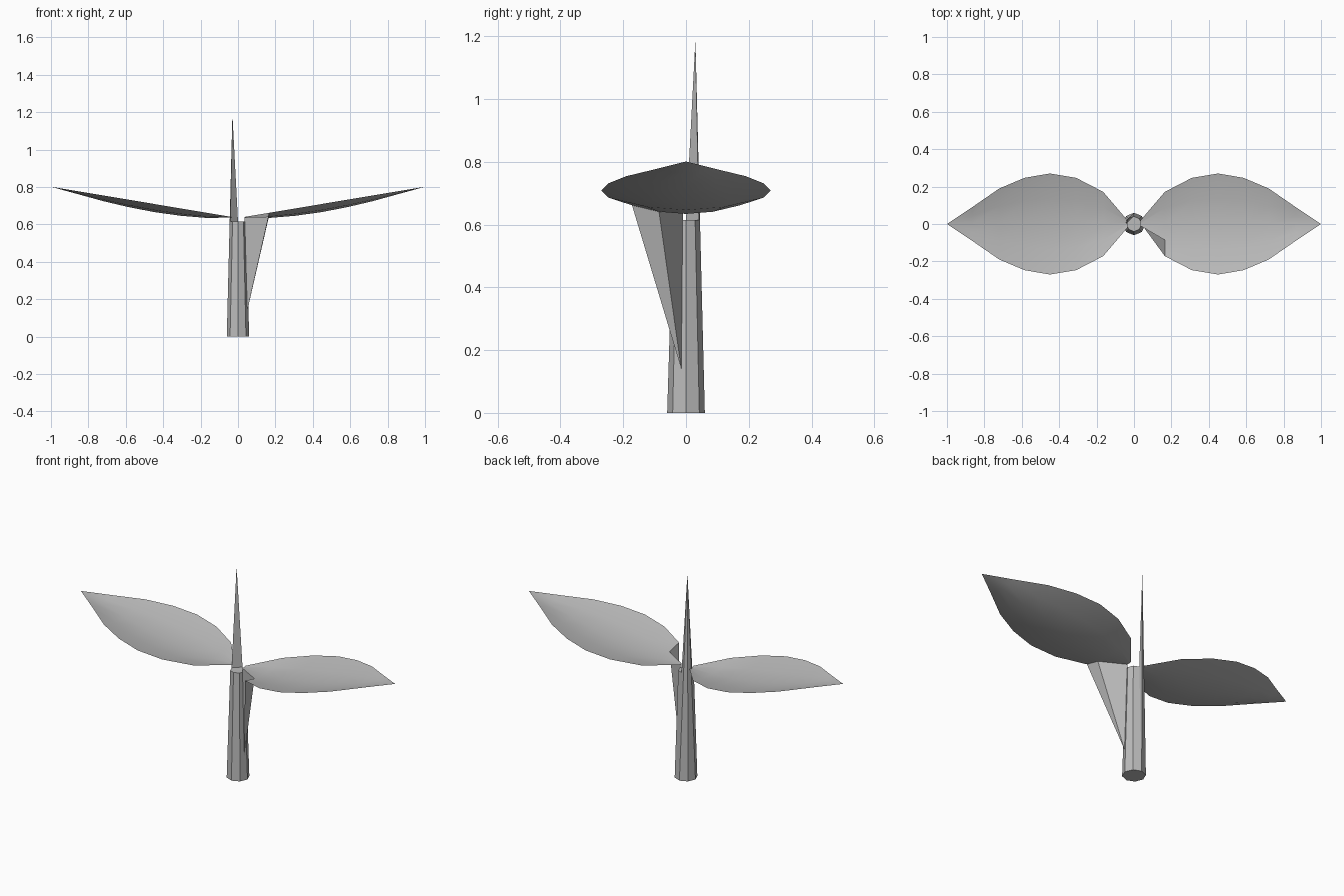
import bpy, bmesh
from math import cos, sin, pi
from mathutils import Vector

cube = bpy.data.objects.get("Cube")
if cube:
    bpy.data.objects.remove(cube, do_unlink=True)

grey = bpy.data.materials.new("pale_grey")
grey.use_nodes = True
COLOUR = (0.5, 0.5, 0.5, 1)
grey.diffuse_color = COLOUR
grey.node_tree.nodes["Principled BSDF"].inputs["Base Color"].default_value = COLOUR


def finish(bm, name, smooth=False):
    mesh = bpy.data.meshes.new(name)
    bm.to_mesh(mesh)
    bm.free()
    obj = bpy.data.objects.new(name, mesh)
    bpy.context.collection.objects.link(obj)
    mesh.materials.append(grey)
    if smooth:
        bpy.ops.object.select_all(action='DESELECT')
        obj.select_set(True)
        bpy.context.view_layer.objects.active = obj
        bpy.ops.object.shade_smooth_by_angle(angle=pi / 6)
    return obj


# Stem: tapered octagon with one rim corner drawn up into a spike
SIDES, SPIKE = 8, 3
bm = bmesh.new()


def ring(radius, z):
    return [bm.verts.new((radius * cos(2 * pi * i / SIDES),
                          radius * sin(2 * pi * i / SIDES), z)) for i in range(SIDES)]


base, rim = ring(0.06, 0), ring(0.041, 0.615)
rim[SPIKE].co = (-0.03, 0.03, 1.19)
bm.faces.new(base[::-1])
for i in range(SIDES):
    j = (i + 1) % SIDES
    if SPIKE in (i, j):
        # Split the stretched sides along the edge leading to the spike tip
        other_base = base[j] if i == SPIKE else base[i]
        other_rim = rim[j] if i == SPIKE else rim[i]
        tris = [(base[SPIKE], other_base, rim[SPIKE]),
                (other_base, other_rim, rim[SPIKE])]
        for tri in tris:
            bm.faces.new(tri if i == SPIKE else tri[::-1])
    else:
        bm.faces.new((base[i], base[j], rim[j], rim[i]))
bm.faces.new([v for k, v in enumerate(rim) if k != SPIKE])
bm.faces.new(rim[SPIKE - 1:SPIKE + 2])
finish(bm, "stem")

# Leaves: cupped sheets, given as (distance from stem, half width)
OUTLINE = [(0.035, 0.02), (0.165, 0.172), (0.31, 0.247), (0.45, 0.27),
           (0.585, 0.247), (0.72, 0.19), (0.865, 0.09), (1.0, 0)]
ROWS = (-1, -0.5, 0, 0.5, 1)


def leaf(name, side, torn):
    bm = bmesh.new()
    grid = []
    for x, width in OUTLINE:
        edge = 0.64 + 0.167 * (x - 0.035)
        if width == 0:
            grid.append([bm.verts.new((side * x, 0, edge))] * len(ROWS))
        else:
            grid.append([bm.verts.new((side * x, v * width,
                                       edge - 0.16 * width * (1 - v * v)))
                         for v in ROWS])
    # One root corner hangs down beside the stem
    if torn:
        grid[0][0].co = Vector((0.05, -0.015, 0.14))
    for c in range(len(grid) - 1):
        for r in range(len(ROWS) - 1):
            a, b = grid[c][r], grid[c + 1][r]
            d, e = grid[c + 1][r + 1], grid[c][r + 1]
            if torn and c == 0 and r == 0:
                faces = [(a, b, d), (a, d, e)]
            elif b is d:
                faces = [(a, b, e)]
            else:
                faces = [(a, b, d, e)]
            for f in faces:
                bm.faces.new(f if side > 0 else f[::-1])
    finish(bm, name, smooth=True)


leaf("left_leaf", 1, True)
leaf("right_leaf", -1, False)
